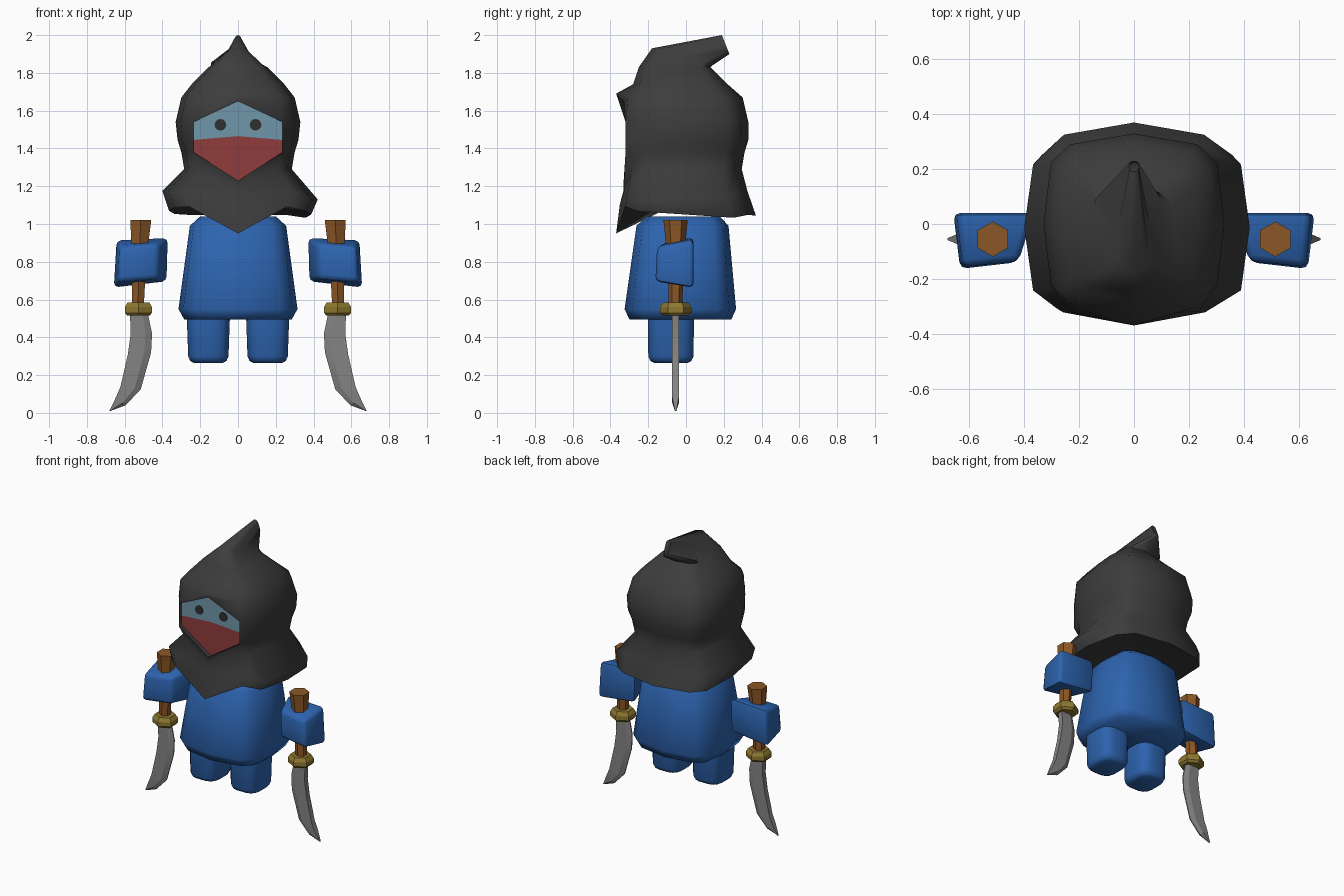
import bpy, bmesh, math
from mathutils import Vector, Matrix

cube = bpy.data.objects.get("Cube")
if cube:
    bpy.data.objects.remove(cube)


def material(name, r, g, b):
    m = bpy.data.materials.new(name)
    m.use_nodes = True
    m.diffuse_color = (r, g, b, 1)
    m.node_tree.nodes["Principled BSDF"].inputs["Base Color"].default_value = (r, g, b, 1)
    return m


HOOD = material("charcoal cloth", .046, .046, .046)
FACE = material("pale blue skin", .16, .31, .40)
MASK = material("red mask", .28, .045, .045)
EYE = material("dark eye", .03, .03, .03)
BLUE = material("blue cloth", .026, .127, .43)
WOOD = material("brown wood", .26, .095, .02)
BRASS = material("brass", .27, .19, .03)
STEEL = material("grey steel", .23, .23, .23)


def finish(bm, name, mats, limit=40):
    """Turn a bmesh into an object, smooth except at sharp edges."""
    bmesh.ops.recalc_face_normals(bm, faces=bm.faces)
    for f in bm.faces:
        f.smooth = True
    for e in bm.edges:
        e.smooth = len(e.link_faces) == 2 and e.calc_face_angle() < math.radians(limit)
    me = bpy.data.meshes.new(name)
    bm.to_mesh(me)
    bm.free()
    for m in mats:
        me.materials.append(m)
    ob = bpy.data.objects.new(name, me)
    bpy.context.collection.objects.link(ob)


def loft(rings, caps=True):
    """Skin a list of point rings; returns the bmesh, face grid and vertices."""
    bm = bmesh.new()
    vs = [[bm.verts.new(p) for p in ring] for ring in rings]
    n = len(vs[0])
    grid = [[bm.faces.new((a[i], a[(i + 1) % n], b[(i + 1) % n], b[i]))
             for i in range(n)] for a, b in zip(vs, vs[1:])]
    if caps:
        bm.faces.new(vs[0][::-1])
        bm.faces.new(vs[-1])
    return bm, grid, vs


# Rounded-square cross-section, from front centre round to back centre
HALF = [(0, -1), (.71, -.87), (.92, -.68), (1, 0), (.92, .68), (.7, .88), (0, 1)]
SECTION = HALF + [(-u, v) for u, v in HALF[-2:0:-1]]


def section(z, rx, front, back, droop=0, slope=0):
    """One ring; droop moves the front centre, slope tilts the ring."""
    mid, ry = (front + back) / 2, (back - front) / 2
    ring = []
    for i, (u, v) in enumerate(SECTION):
        ring.append(Vector((u * rx, mid + v * ry,
                            z + slope * v + (droop if i == 0 else 0))))
    return ring


# Hood
hood_rings = [section(*r) for r in [
    (1.07, .365, -.37, .37, -.145, -.025),
    (1.175, .40, -.35, .325, -.07),
    (1.29, .285, -.33, .295, -.11),
    (1.38, .30, -.33, .31, -.15),
    (1.445, .32, -.33, .33, .02),
    (1.54, .33, -.33, .33, .11),
    (1.67, .30, -.35, .30, .02),
    (1.74, .245, -.28, .22),
    (1.83, .155, -.25, .13),
    (1.885, .06, -.18, .14, 0, -.045),
    (1.95, .018, .19, .23, 0, -.05)]]
hood_rings[6][0].y = -.37
for ring in hood_rings[3:6]:          # face opening has straight, forward sides
    ring[1].x, ring[-1].x = .235, -.235
    ring[1].y = ring[-1].y = -.32
for ring, drop in zip(hood_rings, (.02, .045)):          # hem hangs lower on the left
    for p in ring:
        if p.x > .3:
            p.z -= drop
            p.x += .022
for p in hood_rings[9]:               # peak folds over with a wide underside
    if p.y > .05:
        p.x *= 1.8 if p.x > 0 else 2.6
bm, grid, vs = loft(hood_rings, caps=False)
bm.faces.new(vs[-1])
centre = bm.verts.new((0, 0, 1.13))
hem = vs[0]
for i, v in enumerate(hem):
    bm.faces.new((v, centre, hem[(i + 1) % len(hem)]))
# Face set back into the opening, with a mask over its lower half
for row, slot in ((3, 2), (4, 1)):
    for col in (0, -1):
        grid[row][col].material_index = slot
opening = [grid[row][col] for row in (3, 4) for col in (0, -1)]
walls = bmesh.ops.inset_region(bm, faces=opening, thickness=.001, depth=0,
                               use_even_offset=True)["faces"]
for f in walls:
    f.material_index = 0
for v in {v for f in opening for v in f.verts}:
    v.co.y += .03
finish(bm, "hood_and_face", [HOOD, FACE, MASK], 65)

# Eyes
for side, s in (("left", 1), ("right", -1)):
    bm = bmesh.new()
    place = Matrix.Translation((s * .093, -.297, 1.525))
    bmesh.ops.create_cone(bm, cap_ends=True, segments=12, radius1=.031, radius2=.031,
                          depth=.009, matrix=place @ Matrix.Rotation(math.pi / 2, 4, 'X'))
    finish(bm, side + "_eye", [EYE])

# Body
bm, _, _ = loft([section(*r) for r in [
    (.495, .285, -.30, .24), (.55, .315, -.325, .265),
    (.99, .255, -.262, .225), (1.04, .20, -.21, .18)]])
finish(bm, "body", [BLUE], 70)


def oval(z, x, rx, y, ry, n=16):
    """Rounded-square ring for a leg."""
    def soft(t):
        return math.copysign(abs(t) ** .6, t)
    angles = [(k + .5) * math.tau / n for k in range(n)]
    return [(x + rx * soft(math.cos(a)), y + ry * soft(math.sin(a)), z) for a in angles]


def hexagon(x, z, r, s):
    return [(s * x + r * math.sin(k * math.pi / 3),
             -.055 + r * math.cos(k * math.pi / 3), z) for k in range(6)]


# Blade stations: back edge x, z, then cutting edge x, z
BLADE = [(.572, .53, .478, .53), (.568, .42, .455, .42), (.583, .31, .46, .32),
         (.622, .14, .515, .125), (.645, .085, .595, .04), (.68, .012, .677, .01)]


def blade_ring(bx, bz, cx, cz, s):
    """Flat back, a ridge near the cutting edge, and a thin edge."""
    back, edge = Vector((s * bx, -.055, bz)), Vector((s * cx, -.055, cz))
    ridge = back.lerp(edge, .7)
    thick = Vector((0, .018 * min(1, .15 + 13 * (edge - back).length), 0))
    return [back + thick, ridge + thick, edge + thick * .2,
            edge - thick * .2, ridge - thick, back - thick]


for side, s in (("left", 1), ("right", -1)):
    # Legs
    bm, _, _ = loft([oval(z, s * .157, rx, -.08, ry) for z, rx, ry in
                     [(.265, .078, .09), (.275, .097, .11), (.30, .108, .121),
                      (.58, .118, .125)]])
    finish(bm, side + "_leg", [BLUE], 60)
    # Hands, wider at the back
    bm, _, _ = loft([
        [(s * .425, -.14, .71), (s * .635, -.165, .695),
         (s * .66, .04, .66), (s * .372, .04, .695)],
        [(s * .42, -.135, .895), (s * .625, -.155, .88),
         (s * .645, .04, .918), (s * .365, .04, .93)]])
    bmesh.ops.bevel(bm, geom=bm.edges[:], offset=.024, segments=2,
                    profile=.5, affect='EDGES')
    finish(bm, side + "_hand", [BLUE], 50)
    # Sword: grip, guard and curved blade
    bm, _, _ = loft([hexagon(*r, s) for r in
                     [(.53, .56, .036), (.525, .72, .04), (.52, .88, .05), (.515, 1.02, .064)]])
    finish(bm, side + "_sword_grip", [WOOD], 25)
    bm, _, _ = loft([hexagon(.527, z, r, s) for z, r in
                     [(.515, .068), (.53, .083), (.56, .083), (.585, .066)]])
    finish(bm, side + "_sword_guard", [BRASS], 20)
    bm, _, _ = loft([blade_ring(*b, s) for b in BLADE])
    finish(bm, side + "_sword_blade", [STEEL], 20)
